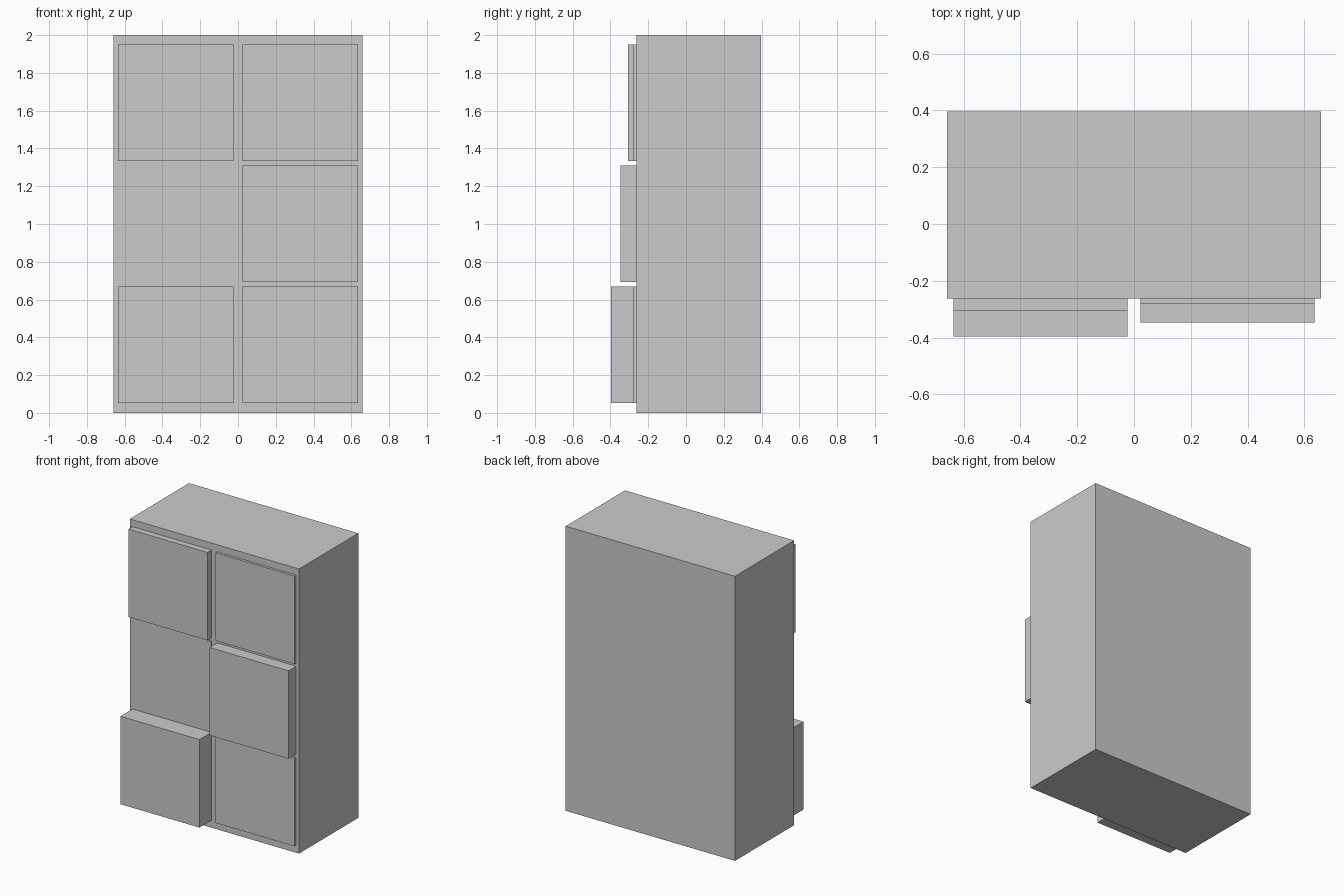
import bpy

if "Cube" in bpy.data.objects:
    bpy.data.objects.remove(bpy.data.objects["Cube"])


def box(name, lo, hi):
    """Axis-aligned box spanning two opposite corners."""
    bpy.ops.mesh.primitive_cube_add(size=1, location=[(a + b) / 2 for a, b in zip(lo, hi)])
    ob = bpy.context.object
    ob.name = name
    ob.scale = [b - a for a, b in zip(lo, hi)]
    bpy.ops.object.transform_apply(location=False, rotation=False, scale=True)
    return ob


HALF_W, FRONT, BACK = 0.658, -0.262, 0.396
DRAWER_IN, DRAWER_OUT, DRAWER_H = 0.023, 0.636, 0.618

# Cabinet body
box("cabinet_body", (-HALF_W, FRONT, 0), (HALF_W, BACK, 2))

# Drawers: front face positions (left, right) for each row, pulled out by varying amounts
rows = [
    ("bottom", 0.361, (-0.396, -0.280)),
    ("middle", 1.002, (-0.267, -0.347)),
    ("top", 1.642, (-0.306, -0.280)),
]
for row, z, fronts in rows:
    for side, sign, y in (("left", -1, fronts[0]), ("right", 1, fronts[1])):
        x0, x1 = sorted((sign * DRAWER_IN, sign * DRAWER_OUT))
        box(f"drawer_{row}_{side}", (x0, y, z - DRAWER_H / 2), (x1, FRONT, z + DRAWER_H / 2))
